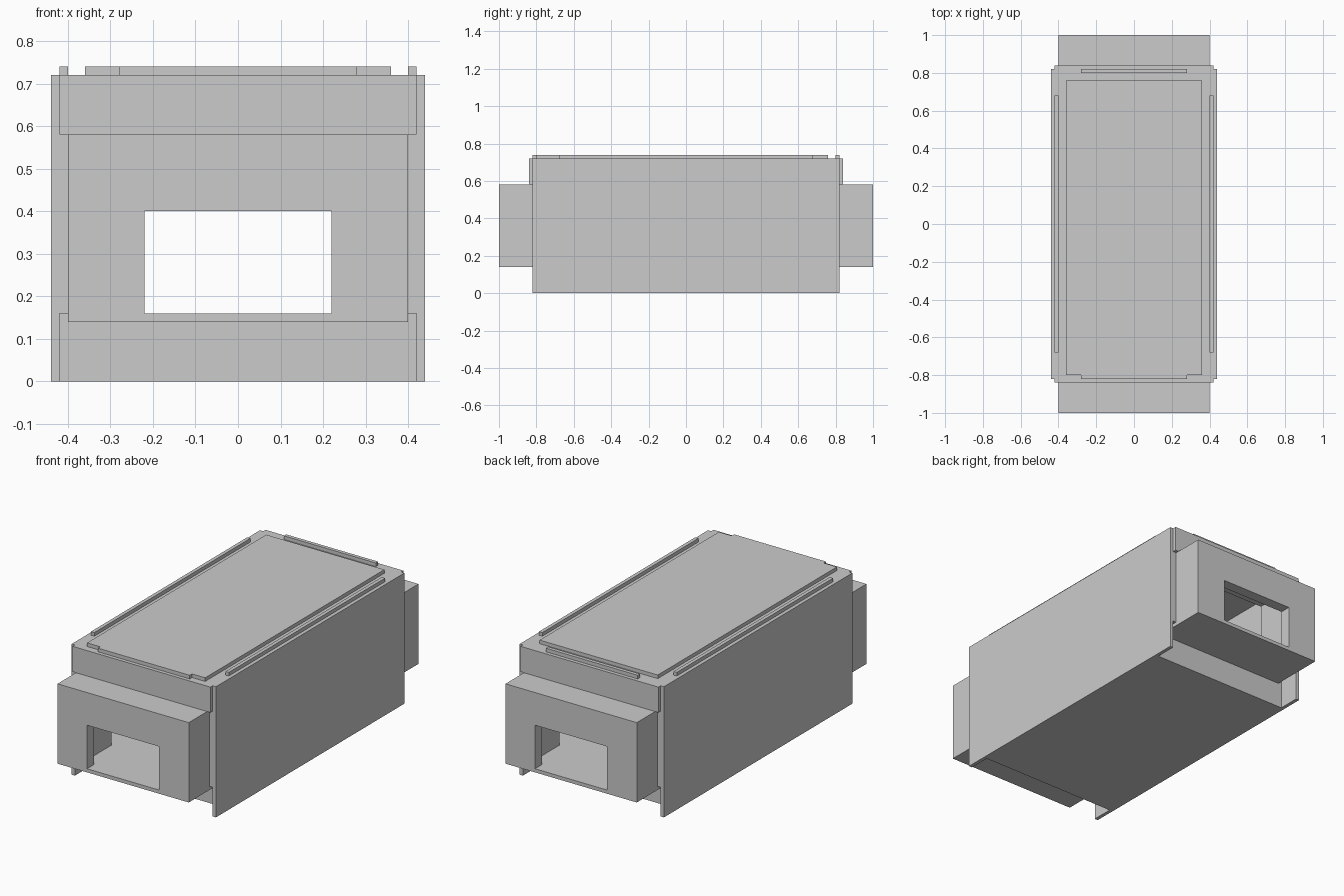
import bpy

if "Cube" in bpy.data.objects:
    bpy.data.objects.remove(bpy.data.objects["Cube"])


def box(name, x, y, z):
    """Axis-aligned box from (min, max) ranges."""
    bpy.ops.mesh.primitive_cube_add(
        size=1, location=[(a + b) / 2 for a, b in (x, y, z)])
    ob = bpy.context.object
    ob.name = name
    ob.scale = [b - a for a, b in (x, y, z)]
    bpy.ops.object.transform_apply(location=True, rotation=False, scale=True)
    return ob


def cut(ob, *ranges):
    """Subtract a box-shaped opening."""
    cutter = box(ob.name + "_cutter", *ranges)
    mod = ob.modifiers.new("opening", "BOOLEAN")
    mod.operation = "DIFFERENCE"
    mod.solver = "EXACT"
    mod.object = cutter
    bpy.context.view_layer.objects.active = ob
    bpy.ops.object.modifier_apply(modifier=mod.name)
    bpy.data.objects.remove(cutter)


def span(sign, a, b):
    return tuple(sorted((sign * a, sign * b)))


# Floor slab and hollow roof
box("floor_slab", (-.42, .42), (-.70, .70), (0, .16))
roof = box("roof", (-.42, .42), (-.84, .84), (.58, .72))
cut(roof, (-.40, .40), (-.70, .70), (.50, .70))

for s, side in ((-1, "left"), (1, "right")):
    # Side walls with an inner thickening between floor and roof
    box(side + "_wall", span(s, .42, .44), (-.82, .82), (0, .72))
    box(side + "_wall_lining", span(s, .40, .42), (-.82, .82), (.16, .58))
    # Raised roof rails
    box(side + "_roof_rail", span(s, .40, .42), (-.68, .68), (.72, .74))

for s, end in ((-1, "front"), (1, "back")):
    # Protruding end block: narrow doorway opening to a wider passage
    block = box(end + "_end_block", (-.40, .40), span(s, .70, 1.0), (.14, .58))
    cut(block, (-.28, .28), span(s, .60, .94), (.16, .56))
    cut(block, (-.22, .22), span(s, .90, 1.1), (.16, .40))
    # Raised end rail on the roof
    box(end + "_roof_rail", (-.28, .28), span(s, .80, .82), (.72, .74))

# Top panel, set slightly towards the front
box("roof_panel", (-.36, .36), (-.80, .76), (.72, .74))
